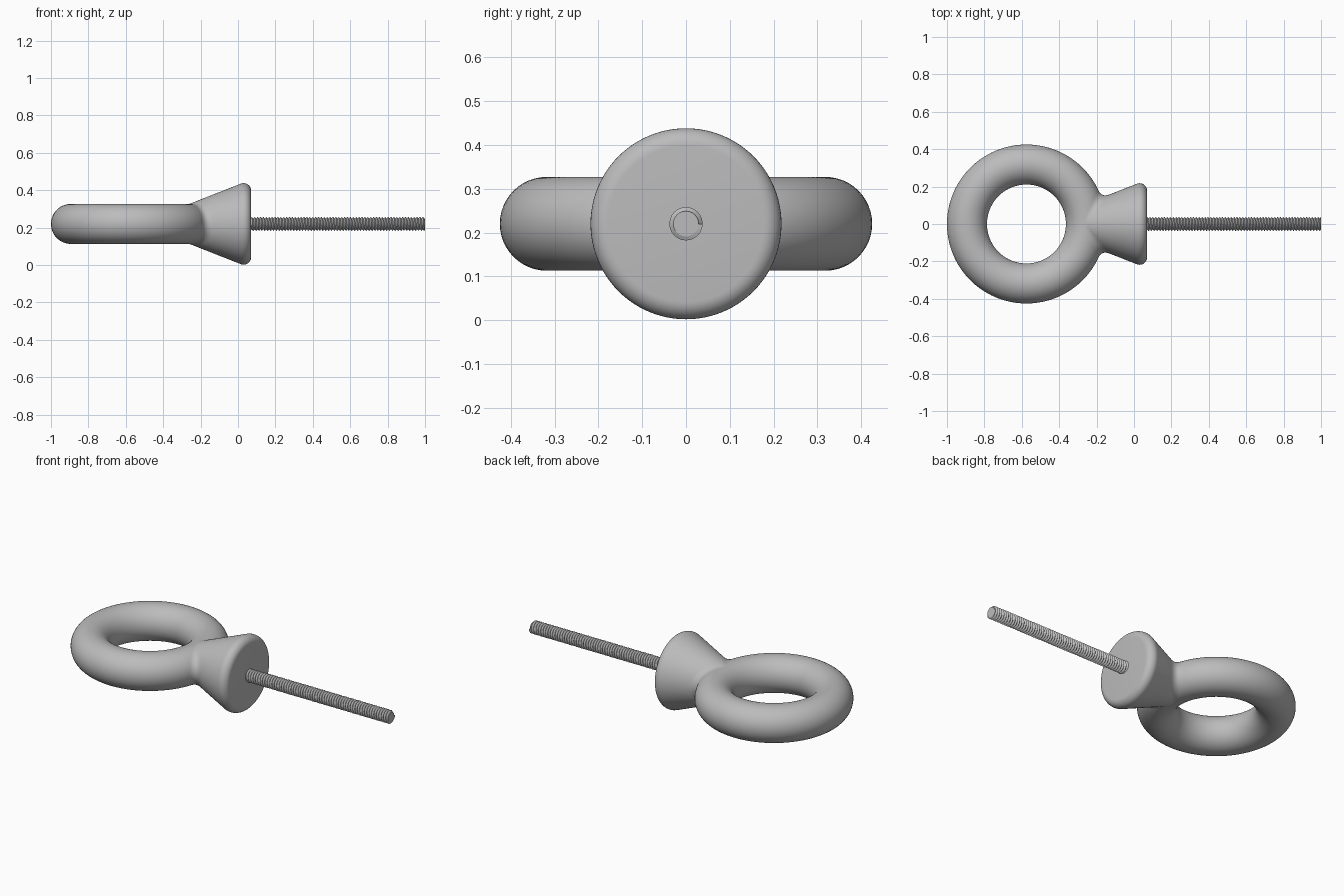
import bpy, bmesh, math
from mathutils import Vector

if "Cube" in bpy.data.objects:
    bpy.data.objects.remove(bpy.data.objects["Cube"], do_unlink=True)

AXIS_Z = 0.22                       # height of the shank axis
RING_X, RING_R, TUBE_R = -0.575, 0.318, 0.107
NECK_X, NECK_R, SLOPE = -0.26, 0.107, 0.393
FACE_X, ROUND = 0.07, 0.04

steel = bpy.data.materials.new("steel_grey")
steel.use_nodes = True
colour = (0.5, 0.5, 0.5, 1)
steel.diffuse_color = colour
steel.node_tree.nodes["Principled BSDF"].inputs["Base Color"].default_value = colour


def finish(obj, angle):
    obj.data.materials.clear()
    obj.data.materials.append(steel)
    bpy.ops.object.select_all(action='DESELECT')
    obj.select_set(True)
    bpy.context.view_layer.objects.active = obj
    bpy.ops.object.shade_smooth_by_angle(angle=math.radians(angle))


def make(name, verts, faces, angle=40):
    mesh = bpy.data.meshes.new(name)
    mesh.from_pydata(verts, [], faces)
    obj = bpy.data.objects.new(name, mesh)
    obj.location.z = AXIS_Z
    bpy.context.collection.objects.link(obj)
    finish(obj, angle)


def around(x, r, a):
    return Vector((x, r * math.cos(a), r * math.sin(a)))


def cone_radius(x):
    return NECK_R + SLOPE * (x - NECK_X)


# Ring
bpy.ops.mesh.primitive_torus_add(location=(RING_X, 0, AXIS_Z), major_radius=RING_R,
                                 minor_radius=TUBE_R, major_segments=96, minor_segments=48)
bpy.context.object.name = "ring"
finish(bpy.context.object, 40)

# Flared collar with a rounded rim and a flat face
start_x = NECK_X - 0.01
profile = [(start_x, 0), (start_x, cone_radius(start_x))]
top_angle = math.pi / 2 + math.atan(SLOPE)
rim_x = FACE_X - ROUND
rim_r = cone_radius(rim_x) + ROUND * (SLOPE * math.cos(top_angle) - math.sin(top_angle))
for i in range(11):
    a = top_angle * (1 - i / 10)
    profile.append((rim_x + ROUND * math.cos(a), rim_r + ROUND * math.sin(a)))
profile.append((FACE_X, 0))
bm = bmesh.new()
pts = [bm.verts.new((x, 0, r)) for x, r in profile]
edges = [bm.edges.new(pair) for pair in zip(pts, pts[1:])]
bmesh.ops.spin(bm, geom=pts + edges, cent=(0, 0, 0), axis=(1, 0, 0),
               angle=2 * math.pi, steps=96, use_merge=True)
bmesh.ops.remove_doubles(bm, verts=bm.verts, dist=0.0001)
bmesh.ops.recalc_face_normals(bm, faces=bm.faces)
mesh = bpy.data.meshes.new("collar")
bm.to_mesh(mesh)
bm.free()
collar = bpy.data.objects.new("collar", mesh)
collar.location.z = AXIS_Z
bpy.context.collection.objects.link(collar)
finish(collar, 40)


# Blend fillet where the ring meets the collar
def ring_core(p):
    flat = Vector((p.x - RING_X, p.y, 0)).normalized() * RING_R
    return flat + Vector((RING_X, 0, 0))


def on_ring(p):
    c = ring_core(p)
    return c + (p - c).normalized() * TUBE_R


def on_cone(p):
    return around(p.x, cone_radius(p.x), math.atan2(p.z, p.y))


def seam_point(a):
    lo, hi = start_x, 0.0
    for _ in range(40):
        mid = (lo + hi) / 2
        p = around(mid, cone_radius(mid), a)
        if (p - ring_core(p)).length < TUBE_R:
            lo = mid
        else:
            hi = mid
    return p


COUNT, STEPS, FILLET = 96, 8, 0.045
seam = [seam_point(2 * math.pi * i / COUNT) for i in range(COUNT)]
verts, faces = [], []
for i, p in enumerate(seam):
    along = (seam[(i + 1) % COUNT] - seam[i - 1]).normalized()
    n_ring = (p - ring_core(p)).normalized()
    n_cone = Vector((-SLOPE, p.y / cone_radius(p.x), p.z / cone_radius(p.x))).normalized()
    reach = FILLET * math.tan(n_ring.angle(n_cone) / 2)
    to_cone, to_ring = along.cross(n_cone), along.cross(n_ring)
    to_cone *= math.copysign(reach, to_cone.dot(n_ring))
    to_ring *= math.copysign(reach, to_ring.dot(n_cone))
    a, b = on_cone(p + to_cone), on_ring(p + to_ring)
    for k in range(STEPS + 1):
        t = k / STEPS
        verts.append(a * (1 - t) ** 2 + p * 2 * t * (1 - t) + b * t * t)
    for k in range(STEPS):
        q, r = i * (STEPS + 1) + k, (i + 1) % COUNT * (STEPS + 1) + k
        faces.append((q, r, r + 1, q + 1))
# Turn the strip outward
q = [verts[v] for v in faces[0]]
if (q[2] - q[0]).cross(q[3] - q[1]).y < 0:
    faces = [f[::-1] for f in faces]
make("neck_fillet", verts, faces, 60)

# Threaded shank: crest and root lines winding along the axis
SIDES, TURNS, CREST, ROOT = 24, 61, 0.038, 0.029
pitch = (1 - FACE_X) / (TURNS - 1)
verts, faces = [], []
total = SIDES * TURNS
for s in range(total + 1):
    a = 2 * math.pi * s / SIDES
    x = FACE_X - pitch + pitch * s / SIDES
    verts += [around(min(x, 1), CREST, a), around(min(x + pitch / 2, 1), ROOT, a)]
for s in range(total):
    c = 2 * s
    faces.append((c, c + 2, c + 3, c + 1))
    if s + SIDES < total:
        n = c + 2 * SIDES
        faces.append((c + 1, c + 3, n + 2, n))
make("shank_thread", verts, faces, 30)

# Shank core with a flat tip
verts = [around(x, r, 2 * math.pi * i / SIDES)
         for x, r in ((FACE_X - 0.02, ROOT), (1, ROOT)) for i in range(SIDES)]
faces = [(i, (i + 1) % SIDES, (i + 1) % SIDES + SIDES, i + SIDES) for i in range(SIDES)]
faces = [f[::-1] for f in faces]
faces += [tuple(range(SIDES, 2 * SIDES)), tuple(reversed(range(SIDES)))]
make("shank_core", verts, faces, 30)
